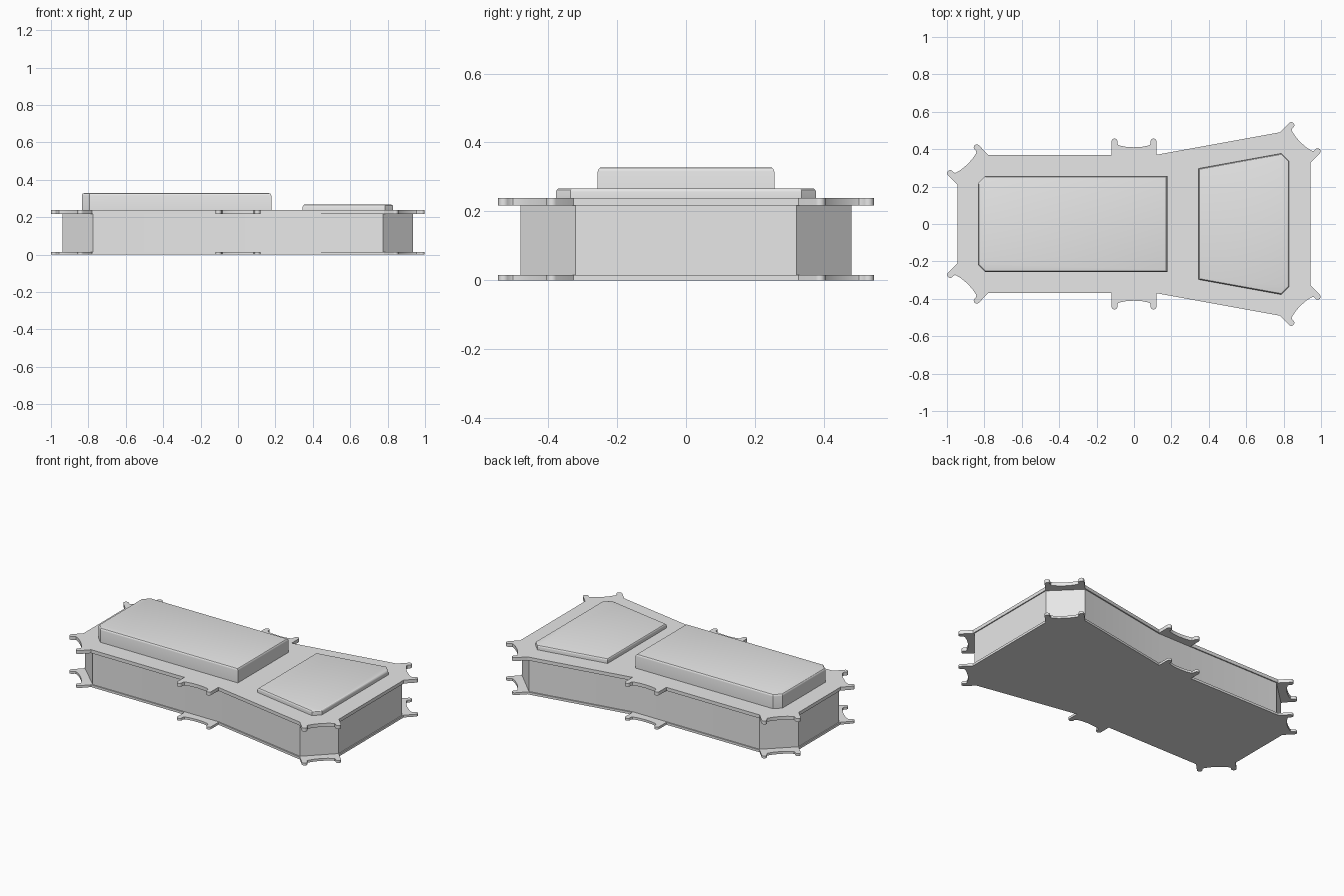
import bpy, bmesh
from math import sin, cos, pi, radians
from mathutils import Vector

if "Cube" in bpy.data.objects:
    bpy.data.objects.remove(bpy.data.objects["Cube"])

grey = bpy.data.materials.new("plain_grey")
grey.use_nodes = True
grey.diffuse_color = (0.8, 0.8, 0.8, 1)
grey.node_tree.nodes["Principled BSDF"].inputs["Base Color"].default_value = (0.8, 0.8, 0.8, 1)


def slab(name, outline, z0, z1, bevel=0.0):
    """Extrude a flat outline from z0 to z1, optionally rounding the top rim."""
    bm = bmesh.new()
    base = bm.faces.new([bm.verts.new((p[0], p[1], z0)) for p in outline])
    grown = bmesh.ops.extrude_face_region(bm, geom=[base], use_keep_orig=True)["geom"]
    top = [v for v in grown if isinstance(v, bmesh.types.BMVert)]
    bmesh.ops.translate(bm, verts=top, vec=(0, 0, z1 - z0))
    bmesh.ops.recalc_face_normals(bm, faces=bm.faces[:])
    if bevel:
        rim = [e for e in bm.edges if all(v in top for v in e.verts)]
        bmesh.ops.bevel(bm, geom=rim, offset=bevel, segments=3, profile=0.5, affect='EDGES')
    mesh = bpy.data.meshes.new(name)
    bm.to_mesh(mesh)
    bm.free()
    mesh.materials.append(grey)
    ob = bpy.data.objects.new(name, mesh)
    bpy.context.collection.objects.link(ob)
    bpy.ops.object.select_all(action='DESELECT')
    ob.select_set(True)
    bpy.context.view_layer.objects.active = ob
    bpy.ops.object.shade_smooth_by_angle(angle=radians(30))
    return ob


def mirrored(half):
    """Close an outline by reflecting its back half to the front."""
    return list(half) + [(x, -y) for x, y in reversed(half)]


def bracket(a, b, length=0.087, r=0.016):
    """Two rounded prongs with a shallow hollow between, along the edge a-b."""
    a, b = Vector(a), Vector(b)
    along = (b - a).normalized()
    out = Vector((along.y, -along.x))
    width = (b - a).length
    prong = [(0, 0)]
    prong += [(r - r * cos(pi * i / 8), length - r + r * sin(pi * i / 8)) for i in range(9)]
    prong += [(2 * r, 0.06), (2 * r + 0.004, 0.053), (2 * r + 0.014, 0.049), (0.075, 0.043)]
    path = prong + [(width / 2, 0.04)] + [(width - u, v) for u, v in reversed(prong)]
    return [tuple(a + along * u + out * v) for u, v in path]


# Corners of the back half, running from the wide end to the narrow end
corners = [(0.943, 0.327), (0.78, 0.49), (0.12, 0.37), (-0.12, 0.37), (-0.78, 0.37), (-0.945, 0.21)]

# Top and bottom plates with brackets at the corners and mid sides
half = []
for i in (0, 2, 4):
    half += bracket(corners[i], corners[i + 1])
plate = mirrored(half)
slab("bottom_plate", plate, 0, 0.015)
slab("top_plate", plate, 0.217, 0.239)

# Slightly inset walls between the plates
wall = [(x * 0.993, y * 0.98) for x, y in corners if x != -0.12]
slab("body_walls", mirrored(wall), 0.01, 0.222)

# Raised blocks on the top plate
slab("large_raised_block", mirrored([(0.178, 0.256), (-0.795, 0.256), (-0.835, 0.216)]),
     0.235, 0.328, 0.012)
slab("small_raised_block", mirrored([(0.829, 0.335), (0.787, 0.377), (0.346, 0.297)]),
     0.235, 0.267, 0.01)
